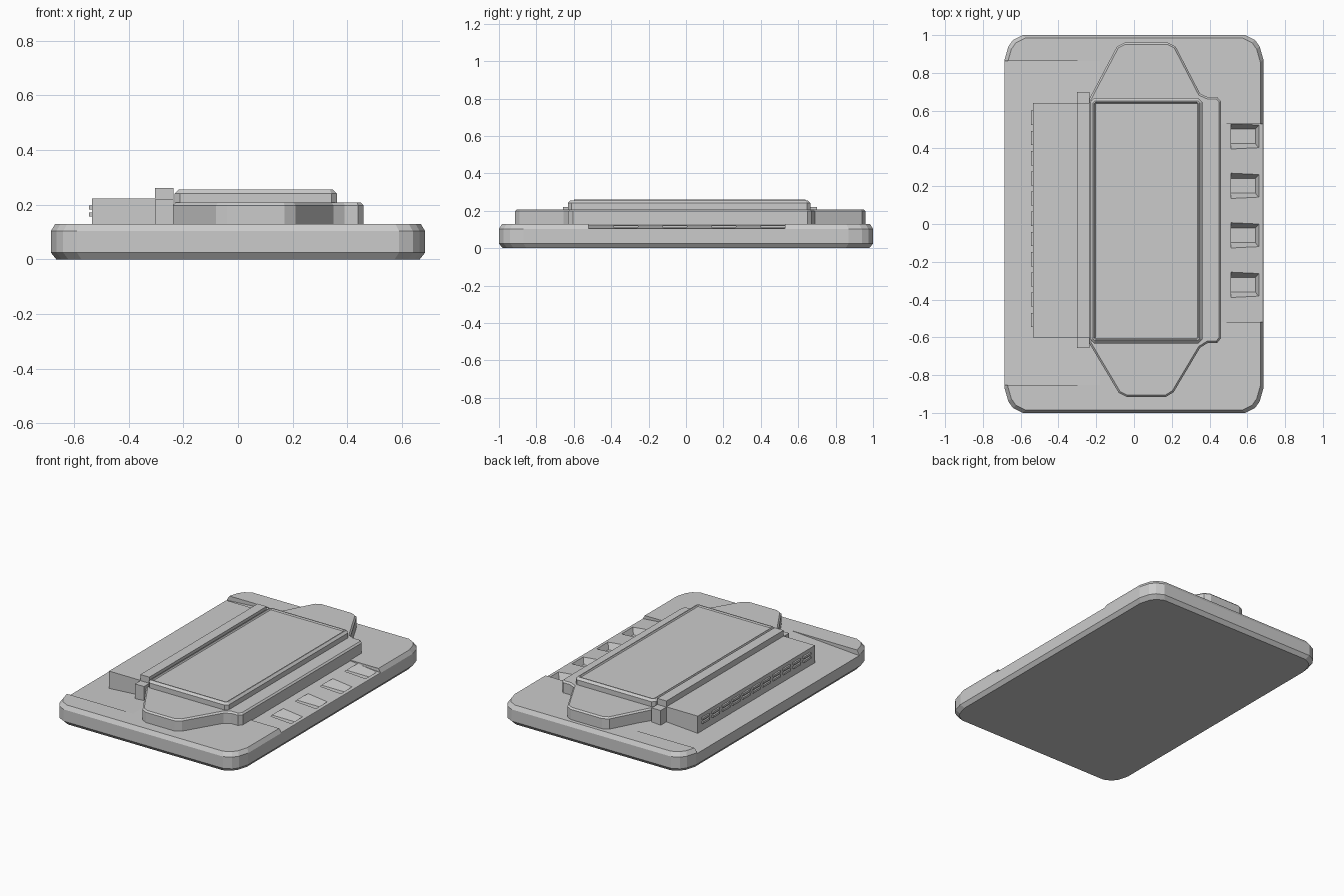
import bpy, bmesh

if "Cube" in bpy.data.objects:
    bpy.data.objects.remove(bpy.data.objects["Cube"])


def make(name, bm):
    bmesh.ops.recalc_face_normals(bm, faces=bm.faces[:])
    me = bpy.data.meshes.new(name)
    bm.to_mesh(me)
    bm.free()
    ob = bpy.data.objects.new(name, me)
    bpy.context.collection.objects.link(ob)
    return ob


def loft(name, rings):
    """Skin equal-length rings of 3D points and cap both ends."""
    bm = bmesh.new()
    vs = [[bm.verts.new(p) for p in r] for r in rings]
    n = len(vs[0])
    for a, b in zip(vs, vs[1:]):
        for i in range(n):
            j = (i + 1) % n
            bm.faces.new((a[i], a[j], b[j], b[i]))
    bm.faces.new(vs[0])
    bm.faces.new(vs[-1])
    return make(name, bm)


def rect(x0, x1, y0, y1, z):
    return [(x0, y0, z), (x1, y0, z), (x1, y1, z), (x0, y1, z)]


def box(name, x0, x1, y0, y1, z0, z1):
    return loft(name, [rect(x0, x1, y0, y1, z0), rect(x0, x1, y0, y1, z1)])


def plate(name, pts, z0, z1, chamfer, rim=0, depth=0):
    """Extruded outline with chamfered top edge and optional sunken panel."""
    bm = bmesh.new()
    low = bm.faces.new([bm.verts.new((x, y, z0)) for x, y in pts])
    ext = bmesh.ops.extrude_face_region(bm, geom=[low], use_keep_orig=True)["geom"]
    top = next(g for g in ext if isinstance(g, bmesh.types.BMFace))
    bmesh.ops.translate(bm, verts=top.verts[:], vec=(0, 0, z1 - z0))
    bmesh.ops.recalc_face_normals(bm, faces=bm.faces[:])
    bmesh.ops.bevel(bm, geom=top.edges[:], offset=chamfer, segments=1, affect='EDGES')
    if rim:
        top = max(bm.faces, key=lambda f: f.calc_center_median().z)
        bmesh.ops.inset_region(bm, faces=[top], thickness=rim)
        bmesh.ops.inset_region(bm, faces=[top], thickness=0.006, depth=-depth)
    return make(name, bm)


def cut(ob, cutter):
    cutter.hide_render = True
    mod = ob.modifiers.new("cut", 'BOOLEAN')
    mod.object = cutter
    mod.solver = 'EXACT'
    bpy.context.view_layer.objects.active = ob
    bpy.ops.object.modifier_apply(modifier=mod.name)
    bpy.data.objects.remove(cutter)


# Base slab with clipped corners and chamfered edges
corner = [(0.685, 0.87), (0.665, 0.94), (0.64, 0.975), (0.59, 1.0)]
outline = (corner + [(-x, y) for x, y in corner[::-1]]
           + [(-x, -y) for x, y in corner] + [(x, -y) for x, y in corner[::-1]])
rings = [[(x * (1 - d / 0.685), y * (1 - d), z) for x, y in outline]
         for d, z in ((0.02, 0), (0, 0.025), (0, 0.103), (0.016, 0.13))]
base = loft("base", rings)


def ramp(xi, xo, y0, y1, z_out):
    """Wedge cutter sloping from the top face down to the outer edge."""
    prof = [(xi, 0.13), (xo, z_out), (xo, 0.3), (xi, 0.3)]
    return loft("ramp_cutter", [[(x, y, z) for x, z in prof] for y in (y0, y1)])


cut(base, ramp(-0.18, -0.72, -0.853, 0.863, 0.094))
cut(base, ramp(0.40, 0.72, -0.52, 0.53, 0.102))

# Four tapered finger pockets along the right edge
for i in range(4):
    y1 = 0.528 - i * 0.262
    y0 = y1 - 0.128
    cut(base, loft("pocket_cutter", [rect(0.42, 0.642, y0 + 0.025, y1 - 0.025, 0.07),
                                     rect(0.42, 0.668, y0 - 0.003, y1 + 0.003, 0.12)]))

# Middle housing with tapered ends
housing = [(-0.238, 0.66), (-0.09, 0.94), (-0.05, 0.96), (0.18, 0.96), (0.22, 0.94),
           (0.35, 0.69), (0.39, 0.672), (0.44, 0.672), (0.46, 0.65),
           (0.46, -0.605), (0.44, -0.63), (0.39, -0.63), (0.35, -0.655), (0.21, -0.89),
           (0.17, -0.915), (-0.04, -0.915), (-0.08, -0.895), (-0.238, -0.63)]
plate("housing", housing, 0.11, 0.208, 0.01)

# Raised screen panel with rim
x0, x1, y0, y1, c = -0.232, 0.362, -0.632, 0.666, 0.02
screen = [(x0 + c, y0), (x1 - c, y0), (x1, y0 + c), (x1, y1 - c),
          (x1 - c, y1), (x0 + c, y1), (x0, y1 - c), (x0, y0 + c)]
plate("screen_panel", screen, 0.2, 0.255, 0.014, 0.008, 0.008)

# Connector, its locking bar, and the two rows of pins
box("connector", -0.535, -0.30, -0.60, 0.64, 0.10, 0.222)
box("bar_lower", -0.303, -0.236, -0.657, 0.70, 0.105, 0.22)
box("bar_upper", -0.303, -0.236, -0.60, 0.64, 0.215, 0.261)
for row, z in enumerate((0.157, 0.183)):
    for i in range(11):
        y = -0.545 + i * 0.107
        box(f"pin_{row}_{i}", -0.546, -0.53, y, y + 0.075, z, z + 0.014)
